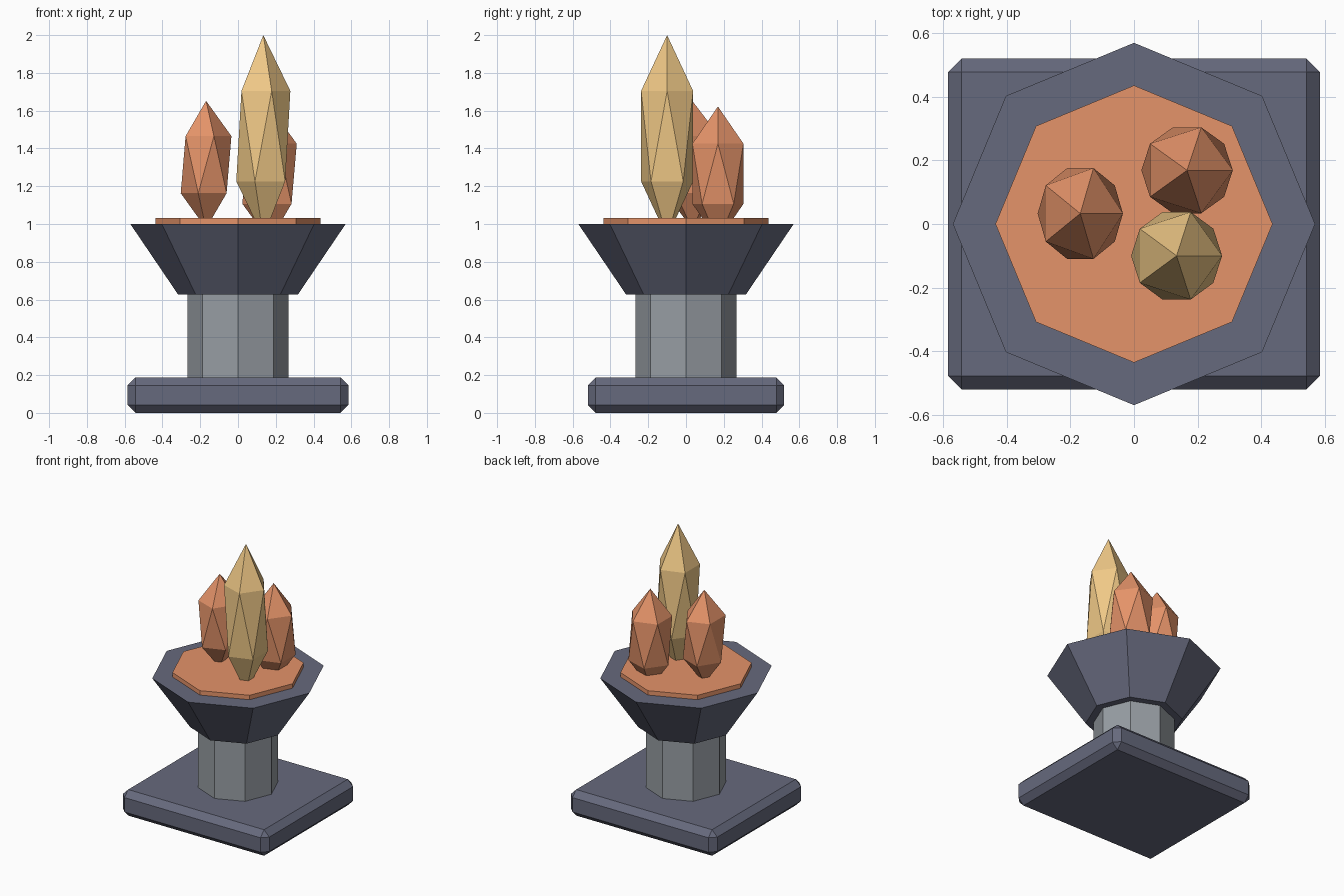
import bpy, math

if "Cube" in bpy.data.objects:
    bpy.data.objects.remove(bpy.data.objects["Cube"])


def material(name, rgb):
    # display colour (0-255) converted to linear
    m = bpy.data.materials.new(name)
    m.diffuse_color = [(c / 255) ** 2.2 for c in rgb] + [1.0]
    m.use_nodes = True
    m.node_tree.nodes["Principled BSDF"].inputs["Base Color"].default_value = m.diffuse_color
    return m


slate = material("slate", (102, 105, 124))
stone = material("stone", (150, 156, 162))
ember = material("ember", (228, 146, 105))
gold = material("gold", (240, 200, 134))


def finish(name, mat):
    ob = bpy.context.object
    ob.name = name
    ob.data.materials.append(mat)
    return ob


def octagon(name, r_bottom, r_top, z0, z1, mat):
    # eight-sided solid with corners on the axes
    bpy.ops.mesh.primitive_cone_add(vertices=8, radius1=r_bottom, radius2=r_top,
                                    depth=z1 - z0, location=(0, 0, (z0 + z1) / 2))
    return finish(name, mat)


def crystal(name, centre, size, mat):
    # stretched icosahedron
    bpy.ops.mesh.primitive_ico_sphere_add(subdivisions=1, radius=1, location=centre)
    ob = finish(name, mat)
    ob.scale = size
    return ob


# chamfered plinth
bpy.ops.mesh.primitive_cube_add(size=1, location=(0, 0, 0.094))
plinth = finish("plinth", slate)
plinth.scale = (1.17, 1.04, 0.188)
bpy.ops.object.transform_apply(location=False, rotation=False, scale=True)
bevel = plinth.modifiers.new("chamfer", "BEVEL")
bevel.width = 0.042
bevel.segments = 1

# column, flared bowl and ember bed
octagon("column", 0.267, 0.267, 0.17, 0.65, stone)
octagon("bowl", 0.318, 0.57, 0.628, 1.0, slate)
octagon("ember_bed", 0.436, 0.436, 0.97, 1.032, ember)

# flame crystals
crystal("tall_flame", (0.134, -0.10, 1.465), (0.16, 0.162, 0.535), gold)
crystal("left_flame", (-0.169, 0.033, 1.314), (0.15, 0.168, 0.338), ember)
crystal("back_flame", (0.167, 0.169, 1.266), (0.161, 0.159, 0.356), ember)
